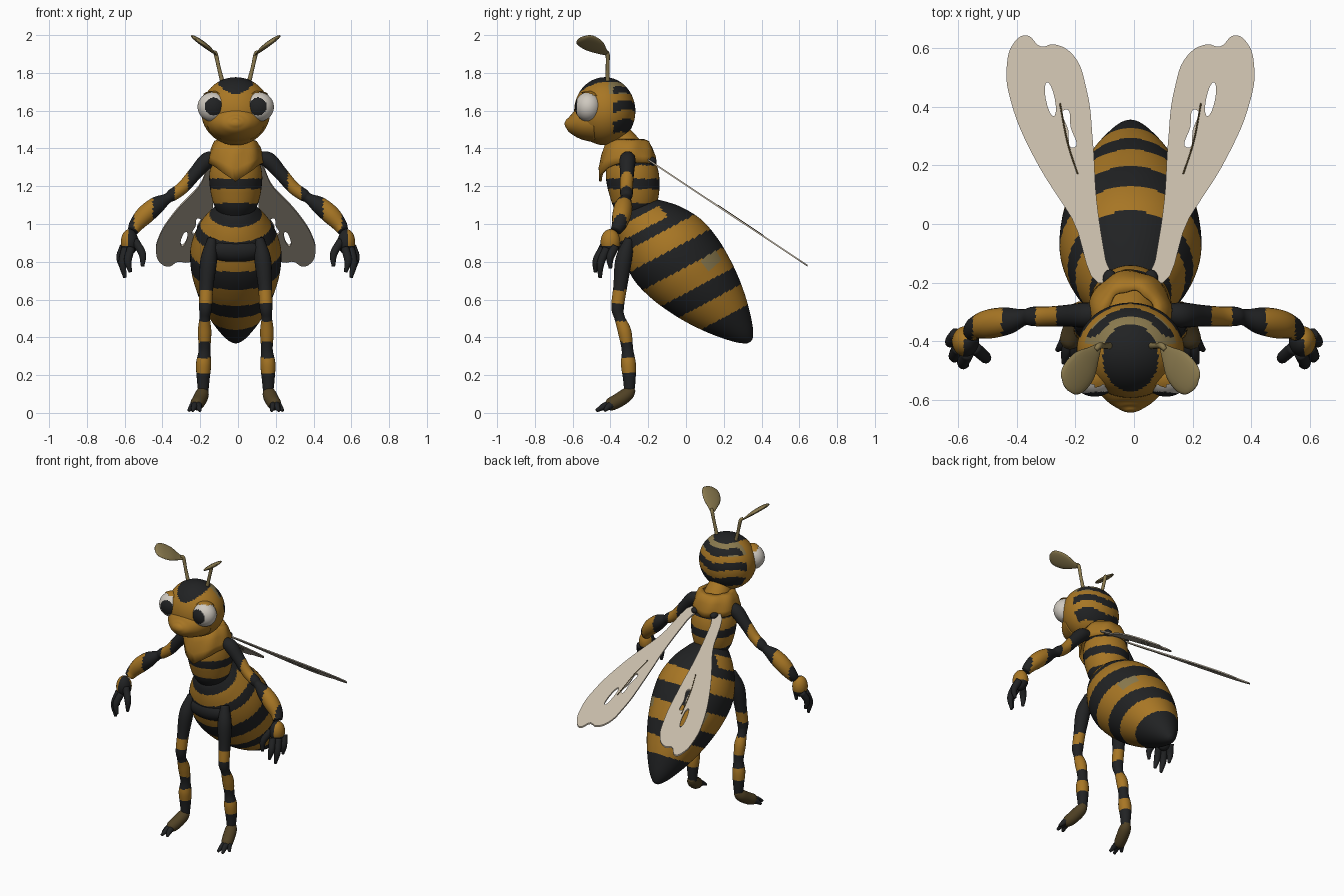
import bpy, bmesh, math
from mathutils import Vector, Matrix

default = bpy.data.objects.get("Cube")
if default:
    bpy.data.objects.remove(default, do_unlink=True)


def material(name, rgb):
    m = bpy.data.materials.new(name)
    m.use_nodes = True
    m.diffuse_color = (*rgb, 1)
    m.node_tree.nodes["Principled BSDF"].inputs["Base Color"].default_value = (*rgb, 1)
    return m


GOLD = material("honey gold", (.39, .182, .018))
BLACK = material("soft black", (.015, .016, .017))
OLIVE = material("olive", (.25, .19, .075))
BROWN = material("dark brown", (.08, .053, .018))
WING = material("wing beige", (.56, .49, .39))
WHITE = material("eye white", (.62, .58, .52))
BODY_X = -.012  # the trunk sits slightly right of the arm span


def add(name, me):
    ob = bpy.data.objects.new(name, me)
    if not any(part in name for part in ("arm", "palm", "finger")):
        ob.location.x = BODY_X
    bpy.context.collection.objects.link(ob)
    return ob


def finish(bm, name, paint):
    """Turn a bmesh into a smooth object; paint is a material or a rule on face centres."""
    bmesh.ops.recalc_face_normals(bm, faces=bm.faces)
    slots = []
    for f in bm.faces:
        m = paint(f.calc_center_median()) if callable(paint) else paint
        if m not in slots:
            slots.append(m)
        f.material_index = slots.index(m)
        f.smooth = True
    me = bpy.data.meshes.new(name)
    bm.to_mesh(me)
    bm.free()
    for m in slots:
        me.materials.append(m)
    return add(name, me)


def ball(name, centre, radii, paint, seg=32, keep=None):
    bm = bmesh.new()
    bmesh.ops.create_uvsphere(bm, u_segments=seg, v_segments=seg // 2 + 4, radius=1)
    if keep:
        bmesh.ops.delete(bm, geom=[v for v in bm.verts if not keep(v.co)], context='VERTS')
    bmesh.ops.transform(bm, verts=bm.verts,
                        matrix=Matrix.Translation(centre) @ Matrix.Diagonal((*radii, 1)))
    return finish(bm, name, paint)


def loft(name, pts, paint, side=1, steps=6, seg=18, ref=(1, 0, 0), wide=1):
    """Sweep a round or flattened section through (x, y, z, radius) points."""
    P = [Vector((p[0] * side, *p[1:])) for p in pts]
    P = [P[0] * 2 - P[1]] + P + [P[-1] * 2 - P[-2]]
    path = []
    for i in range(1, len(P) - 2):
        a, b, c, d = P[i - 1:i + 3]
        for k in range(steps):
            t = k / steps
            path.append((b * 2 + (c - a) * t + (a * 2 - b * 5 + c * 4 - d) * t * t
                         + (b * 3 - a - c * 3 + d) * t ** 3) / 2)
    path.append(P[-2])
    ref = Vector((ref[0] * side, *ref[1:]))
    bm = bmesh.new()
    rings = []
    for i, q in enumerate(path):
        tan = (path[min(i + 1, len(path) - 1)] - path[max(i - 1, 0)]).xyz.normalized()
        n1 = (ref - tan * ref.dot(tan)).normalized()
        n2 = tan.cross(n1)
        r = max(q[3], .002)
        ring = []
        for k in range(seg):
            a = math.tau * k / seg
            ring.append(bm.verts.new(q.xyz + n1 * (r * wide * math.cos(a)) + n2 * (r * math.sin(a))))
        rings.append(ring)
    for A, B in zip(rings, rings[1:]):
        for k in range(seg):
            j = (k + 1) % seg
            bm.faces.new((A[k], A[j], B[j], B[k]))
    bm.faces.new(rings[0])
    bm.faces.new(rings[-1])
    return finish(bm, name, paint)


def bands(value, *ranges):
    """Gold inside the given ranges of a face value, black elsewhere."""
    return lambda c: GOLD if any(a < value(c) < b for a, b in ranges) else BLACK


# Abdomen: tilted egg with slanted bands
start, axis = Vector((0, -.275, 1.06)), Vector((0, .671, -.742))
across = Vector((0, .742, .671))
profile = [(-.06, .01), (-.04, .07), (0, .112), (.06, .158), (.15, .207), (.27, .24), (.4, .236),
           (.52, .212), (.62, .182), (.72, .142), (.8, .102), (.87, .06), (.91, .025), (.92, .004)]


def abdomen_paint(c):
    t, p = (c - start).dot(axis), (c - start).dot(across)
    s = t - .25 * p
    if .03 < s < .105 and p < .12:
        return GOLD
    if any(a < s < b for a, b in ((.165, .275), (.395, .52), (.62, .735))):
        return OLIVE if .43 < t < .5 and p > .09 and abs(c.x) > .13 else GOLD
    return BLACK


loft("abdomen", [(*(start + axis * t), r) for t, r in profile], abdomen_paint, steps=14, seg=80)

# Thorax and neck
loft("thorax", [(0, -.265, 1.04, .08), (0, -.27, 1.1, .115), (0, -.275, 1.18, .135),
                (0, -.285, 1.26, .14), (0, -.3, 1.33, .125), (0, -.32, 1.4, .09), (0, -.36, 1.47, .07)],
     bands(lambda c: c.z, (1.11, 1.185), (1.24, 1.31), (1.37, 2)), steps=12, seg=40)
ball("pelvis", (0, -.285, .86), (.15, .075, .07), BLACK)

# Neck scarf with a pointed front
bm = bmesh.new()
rows, N = [(.085, 1.45), (.115, 1.44), (.135, 1.405), (.15, 1.36), (.152, 1.325)], 56
grid = []
for v, (r, z) in enumerate(rows):
    ring = []
    for k in range(N):
        a = math.tau * k / N
        drop = max(0, 1 - abs(math.sin(a))) * (.1 if math.cos(a) > 0 else .01) * (v / 4) ** 1.3
        fold = .004 * math.sin(7 * a + v)
        ring.append(bm.verts.new(((r + fold) * math.sin(a) * .96, -.31 - (r + fold) * math.cos(a),
                                  z - drop)))
    grid.append(ring)
for A, B in zip(grid, grid[1:]):
    for k in range(N):
        bm.faces.new((A[k], A[(k + 1) % N], B[(k + 1) % N], B[k]))
scarf = finish(bm, "neck_scarf", GOLD)
scarf.modifiers.new("thickness", 'SOLIDIFY').thickness = .012


# Head: dark crown, wavy stripes at the back
def head_paint(c):
    if c.z > 1.65 and (c.x / .095) ** 2 + ((c.y + .455) / .115) ** 2 < 1:
        return BLACK
    if c.y > -.385:
        wave = c.z + .025 * math.cos(18 * c.x) - .45 * (c.y + .3)
        if math.sin(math.tau * wave / .1) > -.1:
            return BLACK
    return OLIVE if c.z > 1.69 and c.y > -.41 else GOLD


ball("head", (0, -.43, 1.597), (.183, .162, .18), head_paint, seg=112)
loft("snout", [(0, -.49, 1.54, .11), (0, -.555, 1.535, .088), (0, -.6, 1.535, .06),
               (0, -.625, 1.54, .033), (0, -.638, 1.546, .01)], GOLD, seg=32, wide=1.4)
loft("smile", [(-.06, -.605, 1.51, .003), (-.03, -.613, 1.497, .004), (0, -.616, 1.494, .004),
               (.03, -.613, 1.497, .004), (.06, -.605, 1.51, .003)], BROWN, seg=8, ref=(0, 0, 1))

outline = [(.07, -.2), (.2, .02), (.33, .23), (.408, .42), (.422, .53), (.395, .62), (.355, .643),
           (.305, .605), (.26, .612), (.195, .575), (.15, .46), (.128, .28), (.115, .08), (.085, -.12)]
slits = [[(.288, .48), (.268, .37), (.258, .37), (.278, .48)],
         [(.222, .39), (.212, .32), (.194, .26), (.204, .33)]]


def wing_height(y):
    return 1.34 - .665 * (y + .2)


for s, tag in ((1, "left"), (-1, "right")):
    # Eyes with dark irises and upper lids
    eye = Vector((.122 * s, -.518, 1.62))
    ball(tag + "_eye", eye, (.08, .07, .078),
         lambda c: BLACK if math.hypot(c.x - .117 * s, c.z - 1.622) < .047 and c.y < eye.y else WHITE,
         seg=80)
    ball(tag + "_eyelid", eye, (.085, .078, .085), GOLD, seg=40,
         keep=lambda v: v.dot(Vector((-.15 * s, .3, .94))) > .66)

    # Antennae
    loft(tag + "_antenna_stem", [(.07, -.415, 1.75, .012), (.09, -.415, 1.83, .01),
                                 (.106, -.415, 1.9, .011), (.118, -.428, 1.912, .008)], OLIVE, s, seg=12)
    loft(tag + "_antenna_blade", [(.105, -.412, 1.896, .002), (.125, -.44, 1.912, .006),
                                  (.156, -.48, 1.94, .012), (.188, -.52, 1.965, .013),
                                  (.211, -.545, 1.98, .01), (.222, -.556, 1.987, .003)],
         OLIVE, s, ref=(.66, .6, .45), wide=4.8)

    # Arms
    loft(tag + "_arm", [(.12, -.305, 1.35, .035), (.165, -.31, 1.335, .043), (.225, -.312, 1.27, .037),
                        (.29, -.315, 1.195, .034), (.345, -.315, 1.155, .033), (.375, -.318, 1.135, .028),
                        (.43, -.33, 1.1, .046), (.49, -.34, 1.05, .05), (.535, -.352, 1.0, .04),
                        (.555, -.37, .965, .03)],
         bands(lambda c: abs(c.x), (.265, .335), (.45, .55)), s, steps=10, ref=(0, 1, 0))
    ball(tag + "_palm", (.574 * s, -.4, .905), (.046, .052, .068),
         lambda c: GOLD if c.z > .88 and (abs(c.x) > .58 or c.y > -.39) else BLACK)
    fingers = [((.605, -.375, .88), (.616, -.4, .765)), ((.597, -.42, .87), (.598, -.455, .715)),
               ((.567, -.44, .87), (.57, -.48, .745)), ((.545, -.42, .91), (.505, -.46, .775))]
    for i, (a, b) in enumerate(fingers):
        m = [(p + q) / 2 for p, q in zip(a, b)]
        bow = -.018 if i == 3 else .014
        loft(f"{tag}_finger_{i + 1}", [(*a, .022), (m[0] + bow, m[1] - .014, m[2], .02),
                                       (*b, .009)], BLACK, s, seg=12)

    # Legs and feet
    loft(tag + "_leg", [(.125, -.3, .92, .025), (.143, -.33, .81, .044), (.155, -.348, .67, .037),
                        (.16, -.362, .56, .034), (.164, -.352, .505, .028), (.165, -.325, .43, .036),
                        (.165, -.31, .335, .031), (.17, -.305, .26, .04), (.172, -.3, .18, .034),
                        (.172, -.3, .11, .027)],
         bands(lambda c: c.z, (.58, .65), (.375, .485), (.21, .29)), s, steps=10)
    loft(tag + "_foot", [(.17, -.285, .13, .022), (.178, -.31, .1, .036), (.192, -.355, .068, .038),
                         (.208, -.4, .045, .034), (.218, -.425, .035, .015)], BROWN, s)
    for i, (x, y) in enumerate(((.25, -.43), (.228, -.475), (.19, -.47))):
        loft(f"{tag}_toe_{i + 1}", [(.206 + (x - .206) * .2, -.385, .045, .022),
                                    ((.206 + x) / 2, (y - .385) / 2, .036, .019),
                                    (x, y, .012, .008)], BLACK, s, seg=12)

    # Wings: filled outline with slits, sloping down towards the back
    cu = bpy.data.curves.new("wing_outline", 'CURVE')
    cu.dimensions, cu.fill_mode, cu.extrude, cu.resolution_u = '2D', 'BOTH', .005, 6
    for loop in [outline] + slits:
        sp = cu.splines.new('BEZIER')
        sp.bezier_points.add(len(loop) - 1)
        sp.use_cyclic_u = True
        for bp, (x, y) in zip(sp.bezier_points, loop):
            bp.co = (x * s, y, 0)
            bp.handle_left_type = bp.handle_right_type = 'AUTO'
    helper = bpy.data.objects.new("wing_helper", cu)
    bpy.context.collection.objects.link(helper)
    bpy.context.view_layer.update()
    me = bpy.data.meshes.new_from_object(helper.evaluated_get(bpy.context.evaluated_depsgraph_get()))
    bpy.data.objects.remove(helper, do_unlink=True)
    for v in me.vertices:
        v.co.z += wing_height(v.co.y)
    me.materials.clear()
    me.materials.append(WING)
    add(tag + "_wing", me)
    vein = [(.24, .41), (.215, .28), (.18, .17)]
    loft(tag + "_wing_vein", [(x, y, wing_height(y) + .004, .003) for x, y in vein], BROWN, s, seg=8)
    ball(tag + "_wing_root", (.07 * s, -.19, 1.335), (.025, .035, .022), BLACK, seg=16)
